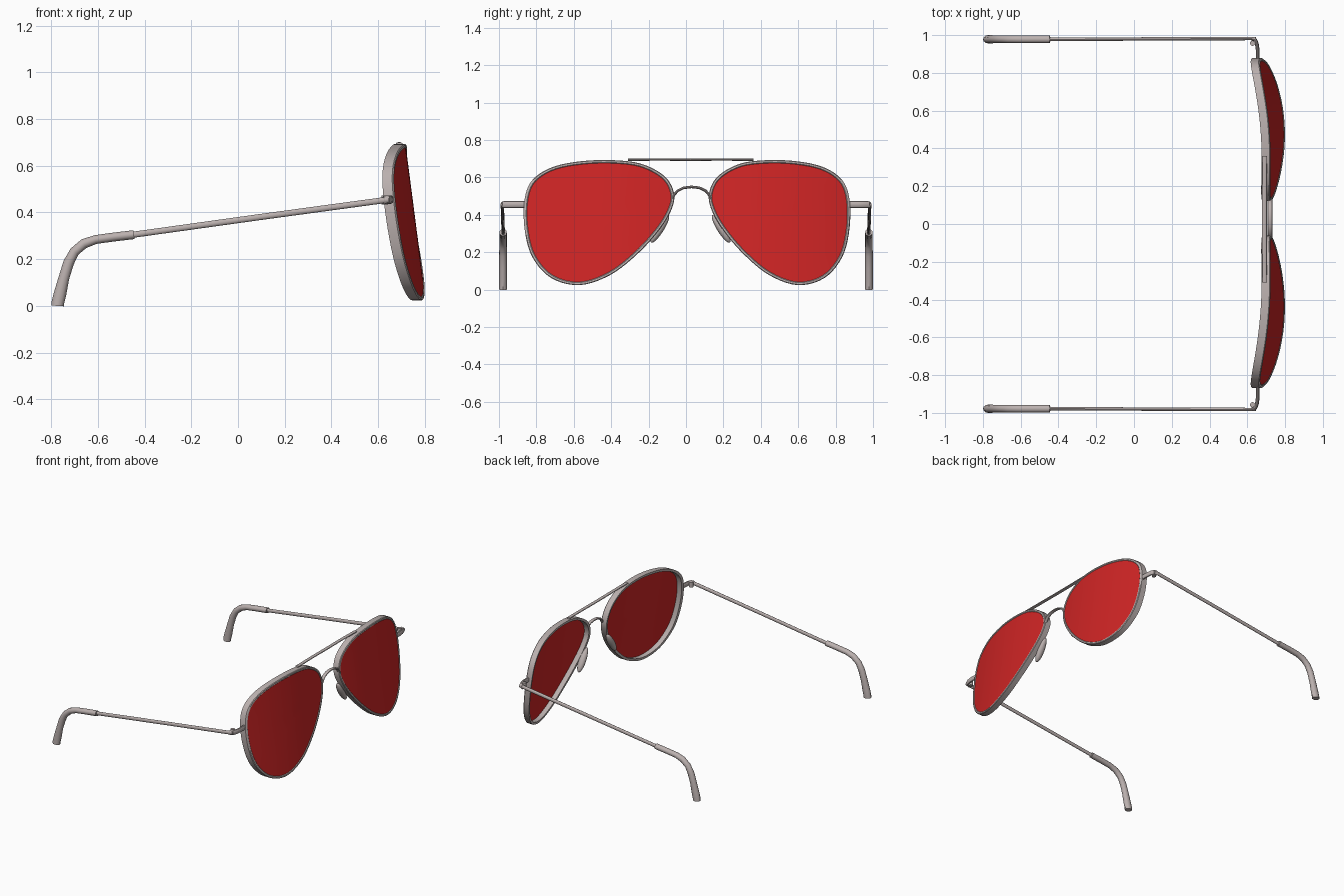
import bpy, bmesh, math
from mathutils import Vector, Matrix

if "Cube" in bpy.data.objects:
    bpy.data.objects.remove(bpy.data.objects["Cube"])


def material(name, rgb):
    m = bpy.data.materials.new(name)
    m.use_nodes = True
    m.diffuse_color = (*rgb, 1)
    m.node_tree.nodes["Principled BSDF"].inputs["Base Color"].default_value = (*rgb, 1)
    return m


METAL = material("warm grey metal", (0.50, 0.44, 0.43))
RED = material("red lens", (0.62, 0.018, 0.018))


def finish(name, bm, mat, angle=35):
    bmesh.ops.recalc_face_normals(bm, faces=bm.faces)
    me = bpy.data.meshes.new(name)
    bm.to_mesh(me)
    bm.free()
    me.materials.append(mat)
    me.shade_smooth()
    me.set_sharp_from_angle(angle=math.radians(angle))
    ob = bpy.data.objects.new(name, me)
    bpy.context.collection.objects.link(ob)
    return ob


def skin(bm, rings, closed=False):
    """Join neighbouring rings of vertices with quads."""
    n = len(rings[0])
    for k in range(len(rings) if closed else len(rings) - 1):
        a, b = rings[k], rings[(k + 1) % len(rings)]
        for i in range(n):
            j = (i + 1) % n
            bm.faces.new((a[i], a[j], b[j], b[i]))


def tube(name, pts, side, radii, sides=12):
    """Sweep an ellipse along pts; radii = (along side, across side) per point."""
    bm = bmesh.new()
    pts = [Vector(p) for p in pts]
    side = Vector(side)
    rings = []
    for k, p in enumerate(pts):
        t = (pts[min(k + 1, len(pts) - 1)] - pts[max(k - 1, 0)]).normalized()
        across = t.cross(side).normalized()
        a, b = radii[k] if isinstance(radii, list) else radii
        rings.append([bm.verts.new(p + side * a * math.cos(w) + across * b * math.sin(w))
                      for w in (2 * math.pi * i / sides for i in range(sides))])
    skin(bm, rings)
    bm.faces.new(rings[0])
    bm.faces.new(rings[-1])
    return finish(name, bm, METAL)


def smooth_loop(pts, steps=5):
    """Closed Catmull-Rom curve through pts."""
    out, n = [], len(pts)
    for i in range(n):
        p0, p1, p2, p3 = (Vector(pts[(i + d) % n]) for d in (-1, 0, 1, 2))
        for s in range(steps):
            t = s / steps
            out.append(0.5 * (2 * p1 + (p2 - p0) * t + (2 * p0 - 5 * p1 + 4 * p2 - p3) * t * t
                              + (3 * p1 - p0 - 3 * p2 + p3) * t ** 3))
    return out


# Teardrop outline of one eye (y, z)
OUTLINE = smooth_loop([
    (0.552, 0.690), (0.37, 0.688), (0.255, 0.660), (0.160, 0.595), (0.122, 0.505),
    (0.141, 0.415), (0.205, 0.308), (0.312, 0.185), (0.445, 0.077), (0.597, 0.024),
    (0.739, 0.061), (0.835, 0.173), (0.874, 0.323), (0.874, 0.483), (0.832, 0.589),
    (0.723, 0.659)])


def inset(loop, d):
    out, n = [], len(loop)
    for i, p in enumerate(loop):
        t = (loop[(i + 1) % n] - loop[i - 1]).normalized()
        out.append(p + Vector((-t.y, t.x)) * d)
    return out


def front_x(y, z):
    """Wrapped and tilted front surface."""
    return 0.755 - 0.13 * (z - 0.4) - 0.32 * (y - 0.37) ** 2


def place(y, z, dx, left):
    # the -y eye is a slightly wider mirror of the +y eye
    return (front_x(y, z) + dx, y if left else 0.067 - 1.064 * y, z)


def eye(prefix, left):
    inner = inset(OUTLINE, 0.017)
    # rim: deep rectangular band with a rounded front lip
    bm = bmesh.new()
    mid_o, mid_i = inset(OUTLINE, 0.004), inset(OUTLINE, 0.013)
    section = [(OUTLINE, -0.042), (OUTLINE, 0.0), (mid_o, 0.004),
               (mid_i, 0.004), (inner, 0.0), (inner, -0.042)]
    rings = [[bm.verts.new(place(p.x, p.y, dx, left)) for p in loop] for loop, dx in section]
    skin(bm, rings, closed=True)
    finish(prefix + "_rim", bm, METAL)
    # lens: concentric rings on the curved surface, front and back skins
    bm = bmesh.new()
    c = Vector((0.50, 0.38))
    edge = inset(OUTLINE, 0.014)
    steps = [1.0, 0.8, 0.6, 0.4, 0.2]
    layers = []
    for dx in (0.0, -0.006):
        rings = []
        for s in steps:
            loop = [c + (p - c) * s for p in edge]
            rings.append([bm.verts.new(place(p.x, p.y, dx, left)) for p in loop])
        skin(bm, rings)
        hub = bm.verts.new(place(c.x, c.y, dx, left))
        last = rings[-1]
        for i in range(len(last)):
            bm.faces.new((last[i], last[(i + 1) % len(last)], hub))
        layers.append(rings[0])
    skin(bm, layers)
    finish(prefix + "_lens", bm, RED)


def nose_pad(prefix, s, y):
    bm = bmesh.new()
    bmesh.ops.create_uvsphere(bm, u_segments=16, v_segments=10, radius=1)
    tilt = Matrix.Rotation(s * math.radians(32), 4, 'X')
    bmesh.ops.transform(bm, verts=bm.verts, matrix=Matrix.Translation((0.698, y, 0.325))
                        @ tilt @ Matrix.Diagonal((0.026, 0.022, 0.088, 1)))
    finish(prefix + "_nose_pad", bm, METAL)


def side_arm(prefix, s, rim_y):
    # thin temple
    tube(prefix + "_temple", [(0.645, s * 0.982, 0.455), (0.1, s * 0.980, 0.381),
                              (-0.46, s * 0.977, 0.303)], (0, 1, 0), (0.009, 0.013))
    # thicker ear sleeve bending down
    path = [(-0.445, 0.305), (-0.53, 0.295), (-0.61, 0.284), (-0.66, 0.266), (-0.70, 0.232),
            (-0.725, 0.185), (-0.745, 0.12), (-0.762, 0.05), (-0.771, 0.015), (-0.772, 0.0)]
    rad = [(0.020, 0.019)] * 3 + [(0.020, 0.021)] * 2 + [(0.021, 0.023)] * 2 + [(0.022, 0.027)] * 3
    tube(prefix + "_ear_sleeve", [(x, s * 0.978, z) for x, z in path], (0, 1, 0), rad)
    # end piece curling from the rim to the temple
    tube(prefix + "_end_piece", [(0.655, s * (rim_y - 0.01), 0.455), (0.655, s * 0.92, 0.455),
                                 (0.650, s * 0.955, 0.455), (0.642, s * 0.975, 0.455),
                                 (0.622, s * 0.982, 0.452)], (0, 0, 1), (0.018, 0.010))
    # hinge barrel
    tube(prefix + "_hinge", [(0.628, s * 0.957, 0.435), (0.628, s * 0.957, 0.473)],
         (1, 0, 0), (0.014, 0.014))


for prefix, s, rim_y, pad_y in (("left", 1, 0.874, 0.188), ("right", -1, 0.861, -0.140)):
    eye(prefix, s > 0)
    nose_pad(prefix, s, pad_y)
    side_arm(prefix, s, rim_y)

# Arched nose bridge
arch = [(-0.075, 0.485), (-0.062, 0.508), (-0.045, 0.528), (-0.012, 0.544), (0.03, 0.549),
        (0.072, 0.544), (0.105, 0.528), (0.122, 0.508), (0.135, 0.485)]
tube("nose_bridge", [(0.72, y, z) for y, z in arch], (1, 0, 0), (0.013, 0.007))

# Straight brow bar across the tops of both rims
tube("brow_bar", [(0.692, -0.31, 0.694), (0.690, -0.14, 0.695), (0.690, 0.025, 0.694),
                  (0.690, 0.19, 0.695), (0.692, 0.36, 0.694)], (1, 0, 0), (0.013, 0.006))
